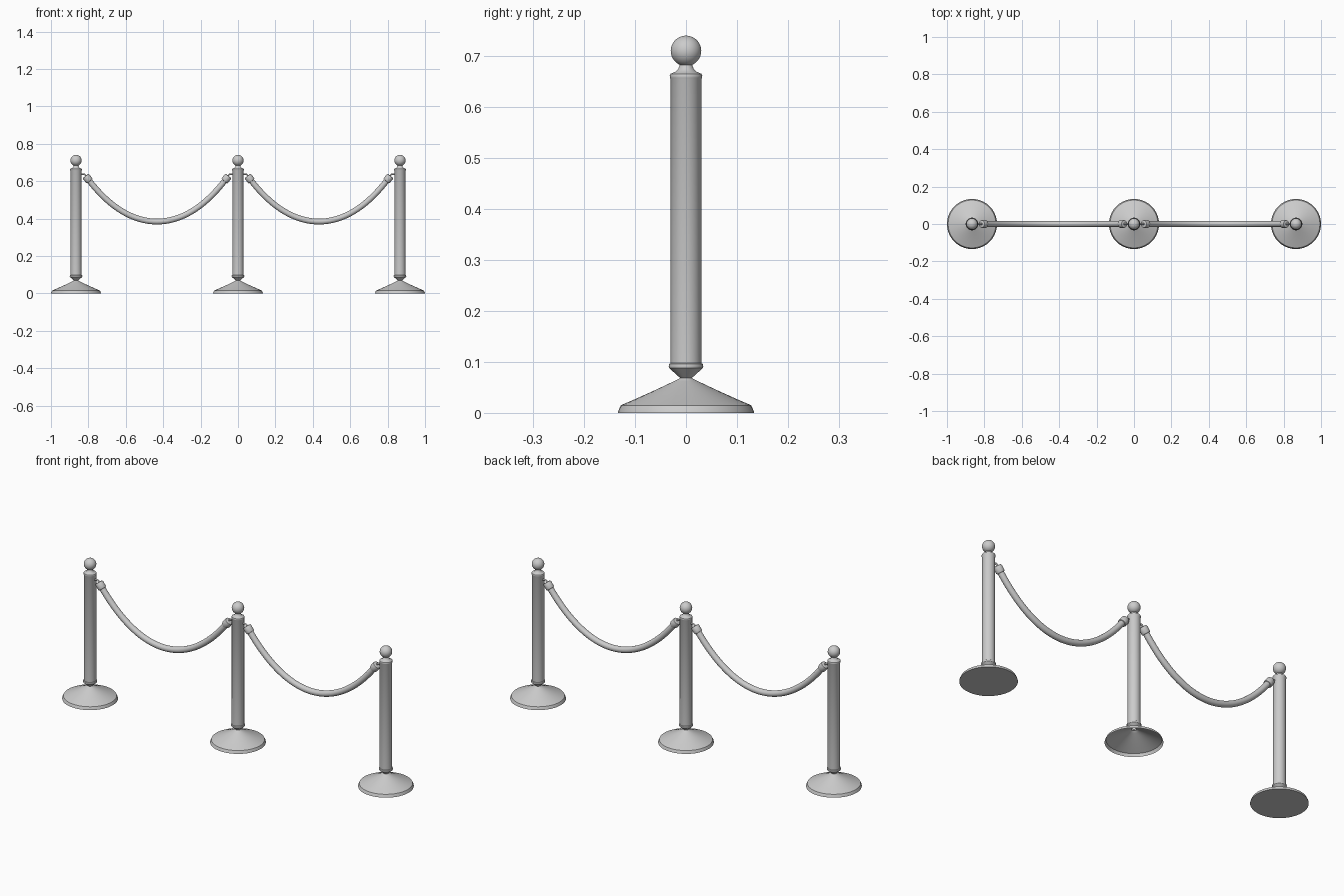
import bpy, bmesh, math
from mathutils import Vector, Matrix

if "Cube" in bpy.data.objects:
    bpy.data.objects.remove(bpy.data.objects["Cube"])

SPACING = 0.866
SEG = 40


def finish(bm, name, angle=30):
    bmesh.ops.recalc_face_normals(bm, faces=bm.faces)
    mesh = bpy.data.meshes.new(name)
    bm.to_mesh(mesh)
    bm.free()
    ob = bpy.data.objects.new(name, mesh)
    bpy.context.collection.objects.link(ob)
    bpy.ops.object.select_all(action='DESELECT')
    ob.select_set(True)
    bpy.context.view_layer.objects.active = ob
    bpy.ops.object.shade_smooth_by_angle(angle=math.radians(angle))
    return ob


def lathe(name, profile, matrix, cap_start=True, cap_end=True):
    """Revolve (radius, height) points around local z."""
    bm = bmesh.new()
    rings = []
    for r, z in profile:
        rings.append([bm.verts.new(matrix @ Vector((r * math.cos(a), r * math.sin(a), z)))
                      for a in (2 * math.pi * i / SEG for i in range(SEG))])
    for lo, hi in zip(rings, rings[1:]):
        for i in range(SEG):
            j = (i + 1) % SEG
            bm.faces.new((lo[i], lo[j], hi[j], hi[i]))
    if cap_start:
        bm.faces.new(rings[0])
    if cap_end:
        bm.faces.new(rings[-1])
    return finish(bm, name)


def tube(name, points, radius, sides):
    """Round tube along a path lying in the xz plane."""
    bm = bmesh.new()
    pts = [Vector(p) for p in points]
    rings = []
    for k, p in enumerate(pts):
        t = (pts[min(k + 1, len(pts) - 1)] - pts[max(k - 1, 0)]).normalized()
        side = Vector((0, 1, 0))
        up = t.cross(side)
        rings.append([bm.verts.new(p + radius * (math.cos(a) * side + math.sin(a) * up))
                      for a in (2 * math.pi * i / sides for i in range(sides))])
    for lo, hi in zip(rings, rings[1:]):
        for i in range(sides):
            j = (i + 1) % sides
            bm.faces.new((lo[i], lo[j], hi[j], hi[i]))
    bm.faces.new(rings[0])
    bm.faces.new(rings[-1])
    return finish(bm, name, 40)


BASE = [(0.134, 0), (0.133, 0.004), (0.128, 0.015), (0.10, 0.027),
        (0.06, 0.045), (0.024, 0.062), (0.014, 0.067), (0.012, 0.069)]
SHAFT = [(0.012, 0.069), (0.033, 0.088), (0.034, 0.092), (0.033, 0.096), (0.030, 0.098),
         (0.030, 0.655), (0.0315, 0.658), (0.032, 0.662), (0.0305, 0.666),
         (0.021, 0.670), (0.015, 0.676), (0.012, 0.684)]
FERRULE = [(0.012, -0.019), (0.019, -0.017), (0.021, -0.012), (0.021, 0.012),
           (0.019, 0.017), (0.016, 0.018)]

# Posts: weighted base, shaft and ball finial (the middle base is hollow below)
for label, x in (("left", -SPACING), ("middle", 0), ("right", SPACING)):
    m = Matrix.Translation((x, 0, 0))
    lathe(label + "_base", BASE, m, cap_start=(x != 0), cap_end=False)
    lathe(label + "_post", SHAFT, m, cap_start=False)
    bm = bmesh.new()
    bmesh.ops.create_uvsphere(bm, u_segments=SEG, v_segments=20, radius=0.030,
                              matrix=Matrix.Translation((x, 0, 0.711)))
    finish(bm, label + "_ball")

# Ropes with end ferrules and hooks
for label, cx in (("left", -SPACING / 2), ("right", SPACING / 2)):
    half, low, high = SPACING / 2 - 0.066, 0.384, 0.609
    path = []
    for i in range(41):
        u = -1 + i / 20
        path.append((cx + half * u, 0, low + (high - low) * (0.93 * u * u + 0.07 * u ** 4)))
    tube(label + "_rope", path, 0.0155, 20)
    for end, s in (("start", -1), ("end", 1)):
        tangent = Vector((s * 0.62, 0, 0.78))
        centre = Vector((cx + s * half, 0, high)) + tangent * 0.006
        rot = Vector((0, 0, 1)).rotation_difference(-tangent).to_matrix().to_4x4()
        lathe(f"{label}_rope_{end}_ferrule", FERRULE, Matrix.Translation(centre) @ rot)
        post = cx + s * SPACING / 2
        hook = [(0.026, 0.636), (0.036, 0.637), (0.043, 0.637), (0.049, 0.634),
                (0.052, 0.629), (0.056, 0.621)]
        tube(f"{label}_rope_{end}_hook", [(post - s * d, 0, z) for d, z in hook], 0.0045, 10)
